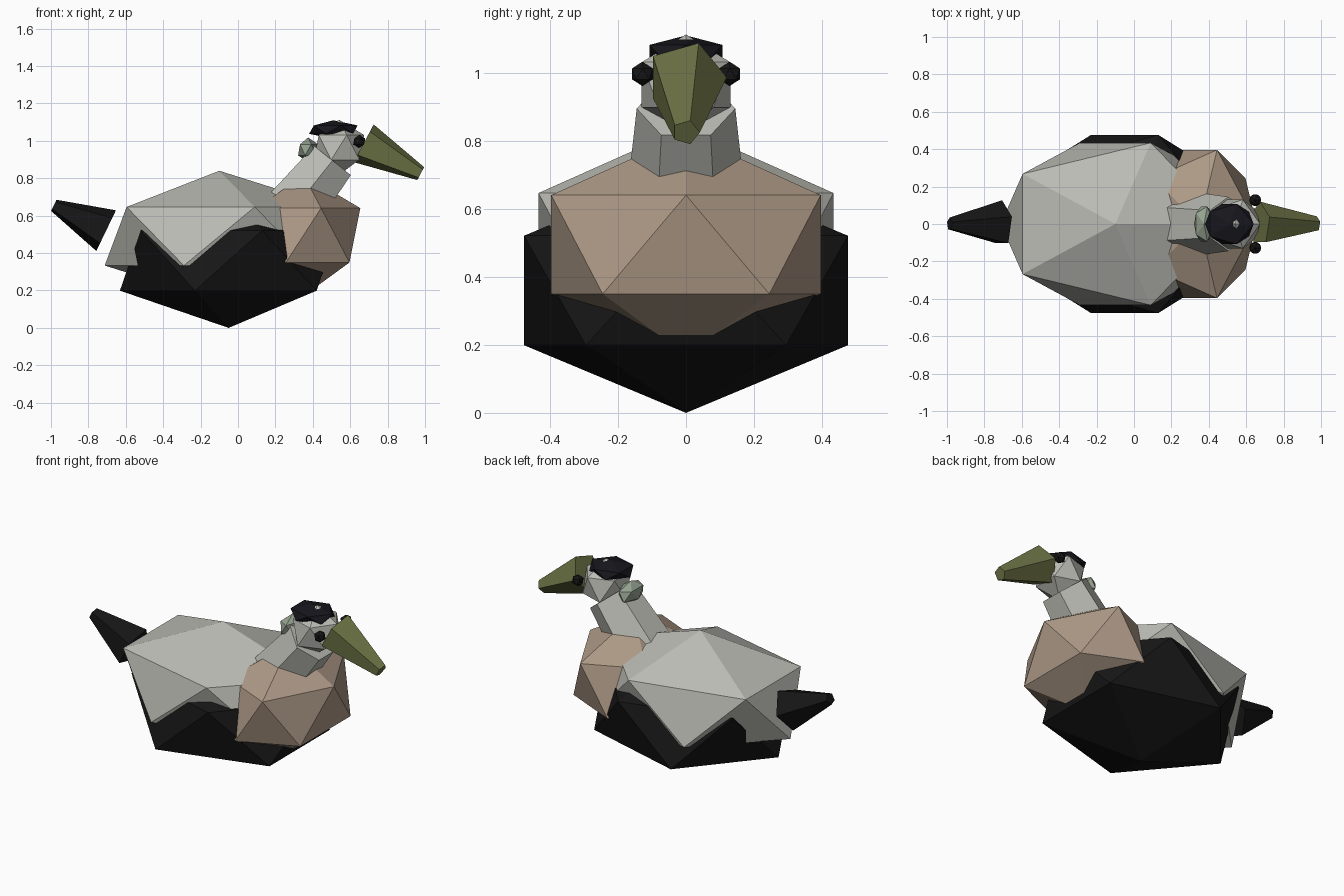
import bpy, bmesh, math
from mathutils import Vector

if "Cube" in bpy.data.objects:
    bpy.data.objects.remove(bpy.data.objects["Cube"])


def make_mat(name, rgb):
    m = bpy.data.materials.new(name)
    m.diffuse_color = (*rgb, 1)
    m.use_nodes = True
    m.node_tree.nodes["Principled BSDF"].inputs["Base Color"].default_value = m.diffuse_color
    return m


GREY = make_mat("pale_grey", (0.50, 0.50, 0.46))
BLACK = make_mat("black", (0.008, 0.008, 0.008))
NAVY = make_mat("cap_black", (0.008, 0.008, 0.012))
TAN = make_mat("tan", (0.42, 0.32, 0.24))
GREEN = make_mat("olive", (0.15, 0.17, 0.06))
SAGE = make_mat("sage", (0.30, 0.36, 0.28))


def finish(name, bm, mat):
    bmesh.ops.recalc_face_normals(bm, faces=bm.faces)
    me = bpy.data.meshes.new(name)
    bm.to_mesh(me)
    bm.free()
    me.materials.append(mat)
    ob = bpy.data.objects.new(name, me)
    bpy.context.collection.objects.link(ob)
    return ob


def blob(name, centre, scale, mat):
    """Twenty-sided ball stretched to size."""
    bm = bmesh.new()
    bmesh.ops.create_icosphere(bm, subdivisions=1, radius=1)
    ob = finish(name, bm, mat)
    ob.location, ob.scale = centre, scale
    return ob


def taper(name, start, end, r0, r1, sides, mat):
    """Tapered prism between two (x, z) points in the middle plane."""
    a, b = Vector((start[0], 0, start[1])), Vector((end[0], 0, end[1]))
    side = Vector((0, 1, 0))
    up = (b - a).normalized().cross(side)
    if up.z < 0:
        up = -up
    bm = bmesh.new()
    rings = []
    for c, r in ((a, r0), (b, r1)):
        angles = [2 * math.pi * k / sides for k in range(sides)]
        rings.append([bm.verts.new(c + r * (side * math.cos(t) + up * math.sin(t)))
                      for t in angles])
        bm.faces.new(rings[-1])
    for k in range(sides):
        j = (k + 1) % sides
        bm.faces.new((rings[0][k], rings[0][j], rings[1][j], rings[1][k]))
    return finish(name, bm, mat)


# Body
blob("belly", (-0.05, 0, 0.36), (0.65, 0.56, 0.36), BLACK)
blob("back", (-0.10, 0, 0.49), (0.685, 0.51, 0.35), GREY)
blob("breast", (0.35, 0, 0.495), (0.34, 0.466, 0.325), TAN)
taper("tail", (-0.705, 0.52), (-0.985, 0.655), 0.127, 0.035, 5, BLACK)

# Neck and head
taper("neck", (0.257, 0.583), (0.505, 0.895), 0.18, 0.145, 6, GREY)
blob("head", (0.54, 0, 0.965), (0.15, 0.153, 0.148), GREY)
blob("crown", (0.51, 0, 1.06), (0.145, 0.126, 0.05), NAVY)
blob("nape", (0.375, 0, 0.952), (0.06, 0.11, 0.066), SAGE)
taper("beak", (0.672, 0.987), (0.977, 0.825), 0.12, 0.041, 5, GREEN)

# Eyes
for s, label in ((1, "left"), (-1, "right")):
    blob(label + "_eye", (0.648, s * 0.128, 0.997), (0.036,) * 3, BLACK)
